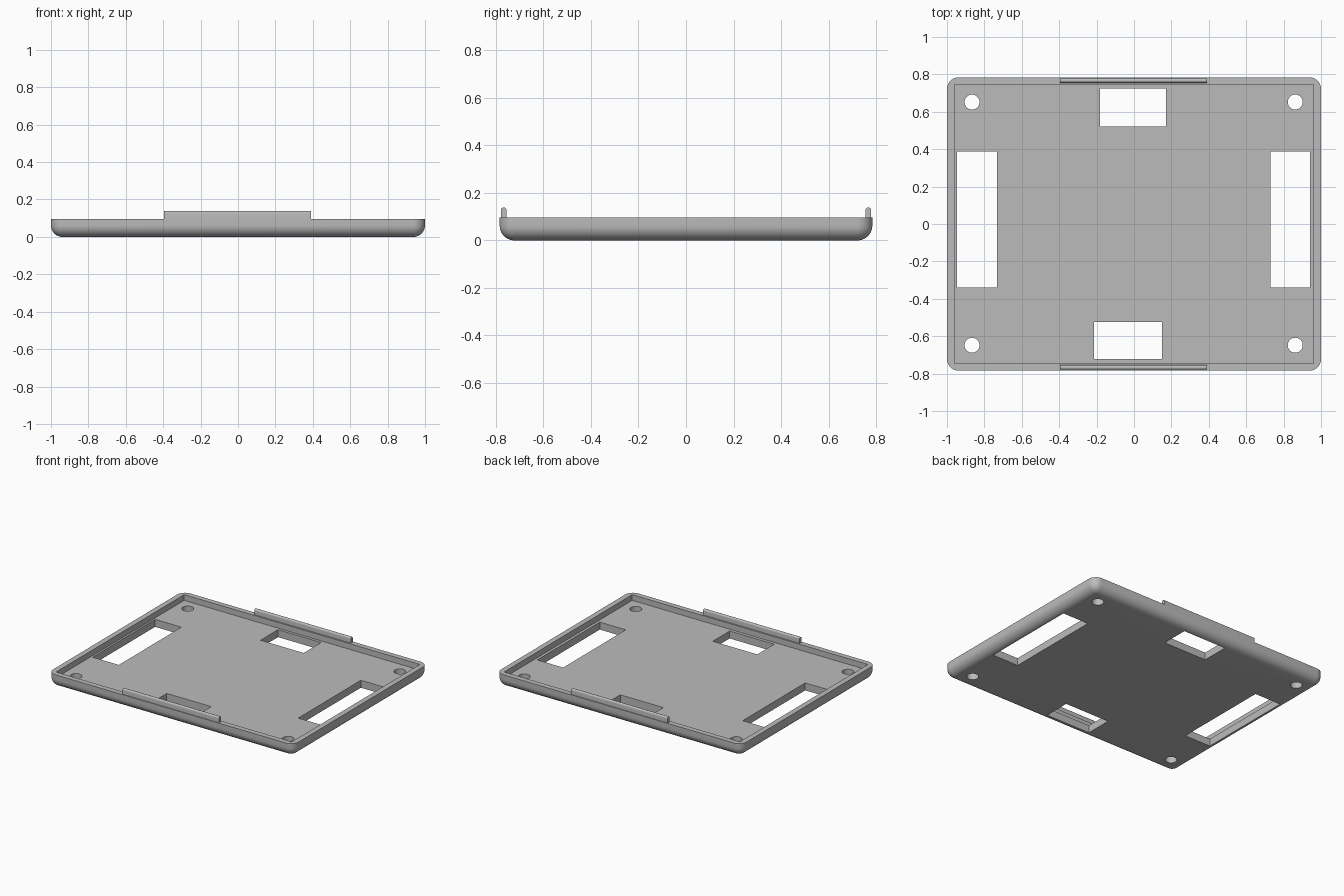
import bpy, bmesh, math
from mathutils import Vector

if "Cube" in bpy.data.objects:
    bpy.data.objects.remove(bpy.data.objects["Cube"])

grey = bpy.data.materials.new("plain grey")
grey.diffuse_color = (0.5, 0.5, 0.5, 1)
grey.use_nodes = True
grey.node_tree.nodes["Principled BSDF"].inputs["Base Color"].default_value = grey.diffuse_color

HX, HY, RIM, FLOOR, R = 1.0, 0.784, 0.097, 0.055, 0.062


def finish(bm, name):
    bmesh.ops.recalc_face_normals(bm, faces=bm.faces)
    me = bpy.data.meshes.new(name)
    bm.to_mesh(me)
    bm.free()
    me.materials.append(grey)
    ob = bpy.data.objects.new(name, me)
    bpy.context.collection.objects.link(ob)
    return ob


def box(bm, x0, x1, y0, y1, z0, z1):
    verts = bmesh.ops.create_cube(bm, size=1)["verts"]
    for v in verts:
        v.co = Vector(((x0, x1)[v.co.x > 0], (y0, y1)[v.co.y > 0], (z0, z1)[v.co.z > 0]))
    return verts


def smooth(ob):
    bpy.ops.object.select_all(action="DESELECT")
    ob.select_set(True)
    bpy.context.view_layer.objects.active = ob
    bpy.ops.object.shade_smooth_by_angle(angle=math.radians(30))


def cut(ob, cutter):
    mod = ob.modifiers.new(cutter.name, "BOOLEAN")
    mod.object, mod.operation, mod.solver = cutter, "DIFFERENCE", "EXACT"
    bpy.context.view_layer.objects.active = ob
    bpy.ops.object.modifier_apply(modifier=mod.name)
    bpy.data.objects.remove(cutter)


# Tray block, rounded on the upright corners and along the bottom
bm = bmesh.new()
box(bm, -HX, HX, -HY, HY, 0, RIM)
edges = [e for e in bm.edges if min(v.co.z for v in e.verts) < 0.01]
bmesh.ops.bevel(bm, geom=edges, offset=R, segments=10, profile=0.5, affect="EDGES")
tray = finish(bm, "tray")

# Shallow square-cornered recess
bm = bmesh.new()
box(bm, -0.96, 0.96, -0.745, 0.745, FLOOR, 0.3)
cut(tray, finish(bm, "recess_cutter"))

# Four rectangular openings and four round screw holes
bm = bmesh.new()
for x0, x1, y0, y1 in ((-0.946, -0.733, -0.34, 0.388), (0.729, 0.94, -0.34, 0.388),
                       (-0.182, 0.17, 0.522, 0.725), (-0.213, 0.15, -0.722, -0.525)):
    box(bm, x0, x1, y0, y1, -0.1, 0.2)
for x in (-0.866, 0.862):
    for y in (-0.648, 0.652):
        verts = bmesh.ops.create_cone(bm, cap_ends=True, segments=40, radius1=0.04,
                                      radius2=0.04, depth=0.4)["verts"]
        bmesh.ops.translate(bm, verts=verts, vec=(x, y, 0))
cut(tray, finish(bm, "opening_cutter"))
smooth(tray)

# Round-topped clip ridges on the front and back rims
for name, y in (("front_ridge", -0.767), ("back_ridge", 0.767)):
    bm = bmesh.new()
    r, top = 0.012, 0.139
    arc = [(r * math.cos(math.pi * i / 10), top - r + r * math.sin(math.pi * i / 10))
           for i in range(11)]
    ring = [(r, RIM - 0.01)] + arc + [(-r, RIM - 0.01)]
    face = bm.faces.new([bm.verts.new((-0.396, y + dy, z)) for dy, z in ring])
    ext = bmesh.ops.extrude_face_region(bm, geom=[face], use_keep_orig=True)["geom"]
    bmesh.ops.translate(bm, vec=(0.786, 0, 0),
                        verts=[g for g in ext if isinstance(g, bmesh.types.BMVert)])
    smooth(finish(bm, name))
